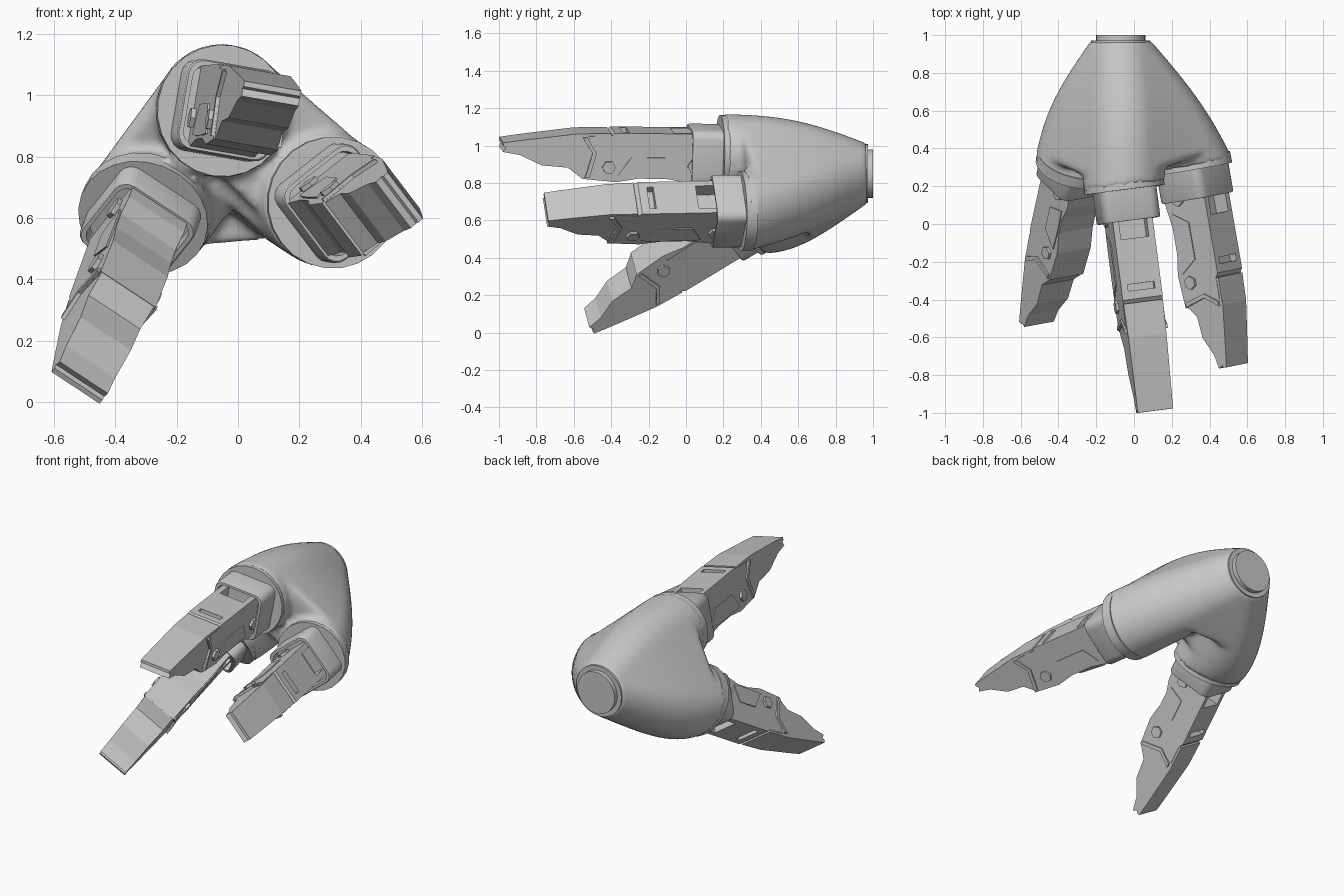
import bpy, bmesh, math
from mathutils import Vector, Matrix

if "Cube" in bpy.data.objects:
    bpy.data.objects.remove(bpy.data.objects["Cube"])

grey = bpy.data.materials.new("satin grey")
grey.diffuse_color = (0.57, 0.57, 0.57, 1)
grey.use_nodes = True
grey.node_tree.nodes["Principled BSDF"].inputs["Base Color"].default_value = grey.diffuse_color


def finish(bm, name, matrix=None, smooth=False):
    bmesh.ops.recalc_face_normals(bm, faces=bm.faces[:])
    me = bpy.data.meshes.new(name)
    bm.to_mesh(me)
    bm.free()
    ob = bpy.data.objects.new(name, me)
    bpy.context.collection.objects.link(ob)
    me.materials.append(grey)
    if matrix:
        ob.matrix_world = matrix
    if smooth:
        bpy.ops.object.select_all(action='DESELECT')
        ob.select_set(True)
        bpy.context.view_layer.objects.active = ob
        bpy.ops.object.shade_smooth_by_angle(angle=math.radians(35))
    return ob


def loft(bm, rings):
    """Skin a list of closed rings and cap both ends."""
    rows = [[bm.verts.new(p) for p in r] for r in rings]
    n = len(rows[0])
    for a, b in zip(rows, rows[1:]):
        for i in range(n):
            bm.faces.new((a[i], a[(i + 1) % n], b[(i + 1) % n], b[i]))
    bm.faces.new(rows[0])
    bm.faces.new(rows[-1])


def prism(bm, profile, width):
    """Side profile (along, height) spread across; width depends on along."""
    loft(bm, [[(s, sign * width(s) / 2, h) for s, h in profile] for sign in (-1, 1)])


def box(bm, s0, s1, u, h0, h1):
    prism(bm, [(s0, h0), (s1, h0), (s1, h1), (s0, h1)], lambda s: 2 * u)


def disc(s, r, n=24):
    return [(s, r * math.cos(2 * math.pi * i / n), r * math.sin(2 * math.pi * i / n))
            for i in range(n)]


def rounded_square(s, u, h, k=1.0):
    """Cuff cross-section with rounded corners."""
    pts, rad = [], 0.05
    for q, (su, sh) in enumerate(((1, 1), (-1, 1), (-1, -1), (1, -1))):
        for j in range(5):
            a = math.pi / 2 * (q + j / 4)
            pts.append((s, k * (su * (u - rad) + rad * math.cos(a)),
                        k * (sh * (h - rad) + rad * math.sin(a))))
    return pts


# Finger mounts: origin, pointing direction, outward side,
# joint shift, fingertip length factor, arm bulge
MOUNTS = {
    "top": (Vector((-0.05, 0.18, 0.95)), Vector((0.13, -1, 0.01)),
            Vector((0.17, 0, 0.98)), 0.0, 1.0, 0.035),
    "right": (Vector((0.31, 0.29, 0.65)), Vector((0.18, -1.04, -0.02)),
              Vector((0.79, 0, 0.6)), -0.02, 0.825, 0.035),
    "left": (Vector((-0.31, 0.30, 0.60)), Vector((-0.18, -0.83, -0.5)),
             Vector((-0.52, 0.56, -0.635)), -0.125, 0.9, 0.055),
}
WRIST = Vector((-0.07, 0.97, 0.85))
CORE = Vector((-0.02, 0, 0.74))


# ---- palm: three arms spreading from the wrist, with webs between them
def arm_ring(name, t, outer=False):
    o, d, n, j, k, bulge = MOUNTS[name]
    d = d.normalized()
    end = o - d * 0.02
    out = Vector((end.x - WRIST.x, 0, end.z - WRIST.z)).normalized()
    c = WRIST.lerp(end, t) + out * bulge * math.sin(math.pi * t)
    r = 0.16 + 0.059 * t + 0.01 * math.sin(math.pi * t)
    q = Vector((0, -1, 0)).lerp(d, t * t).normalized().to_track_quat('Z', 'Y')
    pts = [c + q @ Vector((y, z, 0)) * r for _, y, z in disc(0, 1, 32)]
    if outer:
        away = Vector((c.x - CORE.x, 0, c.z - CORE.z))
        pts = [p for p in pts if (p - c).dot(away) > -0.001]
    return pts


def hull(bm, points):
    unique = {tuple(round(v, 4) for v in p) for p in points}
    bmesh.ops.convex_hull(bm, input=[bm.verts.new(p) for p in sorted(unique)])


STEPS = 10
bm = bmesh.new()
for names, start, reach, outer in (
        (("top",), 0, 10, False), (("right",), 0, 10, False), (("left",), 0, 10, False),
        (("top", "right"), 0, 8, False), (("top", "left"), 0, 8, False),
        (("top", "right"), 7, 9, True), (("top", "left"), 7, 9, True),
        (("left", "right"), 0, 5, False), (("top", "left", "right"), 0, 4, False)):
    for i in range(start, reach):
        hull(bm, [p for nm in names for j in (i, i + 1)
                  for p in arm_ring(nm, j / STEPS, outer)])
bmesh.ops.delete(bm, geom=[v for v in bm.verts if not v.link_faces], context='VERTS')
palm = finish(bm, "palm")
rm = palm.modifiers.new("fuse", 'REMESH')
rm.mode, rm.voxel_size, rm.use_smooth_shade = 'VOXEL', 0.016, True
sm = palm.modifiers.new("soften", 'SMOOTH')
sm.factor, sm.iterations = 0.5, 6

# ---- wrist collar and wrist rim
for name, r, y0, y1 in (("wrist_collar", 0.13, 0.93, 1.0), ("wrist_rim", 0.158, 0.94, 0.972)):
    bm = bmesh.new()
    loft(bm, [[(WRIST.x + a, y, WRIST.z + b) for _, a, b in disc(0, r, 32)] for y in (y0, y1)])
    finish(bm, name, smooth=True)

# ---- fingers
UPPER = [(0.08, 0.13), (0.58, 0.13), (0.6, 0.115), (0.72, 0.112), (0.70, 0.02),
         (0.74, -0.12), (0.565, -0.135), (0.45, -0.115), (0.3, -0.115),
         (0.16, -0.138), (0.08, -0.138)]
TIP = [(0.6, 0.128), (0.78, 0.124), (1.08, 0.085), (1.18, 0.07), (1.18, 0.052),
       (1.165, 0.045), (1.18, 0.02), (1.09, 0.005), (0.97, -0.05), (0.83, -0.06),
       (0.75, -0.12), (0.68, -0.12), (0.67, 0.1), (0.6, 0.105)]
RIM = [(0.755, 0.105), (0.70, 0.02), (0.735, -0.11), (0.712, -0.11), (0.678, 0.02), (0.73, 0.105)]
PANEL = [(0.22, -0.1), (0.28, 0.0), (0.49, 0.0), (0.56, -0.1), (0.45, -0.105), (0.3, -0.105)]

for name, (o, d, n, shift, k, bulge) in MOUNTS.items():
    d = d.normalized()
    n = (n - d * n.dot(d)).normalized()
    w = n.cross(d)
    m = Matrix((d, w, n)).transposed().to_4x4()
    m.translation = o

    def link_s(profile):
        """Slide everything beyond the middle of the link by the joint shift."""
        return [(s + shift * min(1, max(0, (s - 0.16) / 0.29)), h) for s, h in profile]

    # socket disc closing the arm
    bm = bmesh.new()
    loft(bm, [disc(-0.06, 0.213), disc(0, 0.215)])
    finish(bm, name + "_socket", m, True)

    # cuff with a recessed mouth
    bm = bmesh.new()
    loft(bm, [rounded_square(s, 0.155, 0.15, f) for s, f in
              ((-0.04, 1), (0.155 + shift / 2, 1), (0.165 + shift / 2, 0.97),
               (0.165 + shift / 2, 0.88), (0.11 + shift / 2, 0.86))])
    finish(bm, name + "_cuff", m, True)

    # proximal link with slots in its outer face
    bm = bmesh.new()
    prism(bm, link_s(UPPER), lambda s: 0.216)
    link = finish(bm, name + "_link", m)
    bm = bmesh.new()
    box(bm, 0.5 + shift, 0.535 + shift, 0.072, 0.09, 0.2)
    box(bm, 0.14 + shift / 2, 0.26 + shift / 2, 0.075, 0.05, 0.2)
    cutter = finish(bm, name + "_slot_cutter", m)
    cutter.hide_render = True
    cutter.display_type = 'WIRE'
    cut = link.modifiers.new("slots", 'BOOLEAN')
    cut.operation, cut.object, cut.solver = 'DIFFERENCE', cutter, 'EXACT'

    # side panels and raised rim at the joint
    bm = bmesh.new()
    prism(bm, link_s(PANEL), lambda s: 0.228)
    finish(bm, name + "_side_panels", m)
    bm = bmesh.new()
    prism(bm, link_s(RIM), lambda s: 0.234)
    finish(bm, name + "_joint_rim", m)

    # fingertip, narrowing to its end
    knuckle = 0.62 + shift
    bm = bmesh.new()
    prism(bm, [(knuckle + (s - 0.62) * k, h) for s, h in TIP],
          lambda s: 0.212 - 0.022 * (s - knuckle) / (0.56 * k))
    finish(bm, name + "_fingertip", m)

    # hexagonal bolts through both hinges
    bm = bmesh.new()
    for s, h in ((0.61 + shift, -0.055), (0.15 + shift / 4, -0.045)):
        loft(bm, [[(s + a, u, h + b) for _, a, b in disc(0, 0.036, 6)] for u in (-0.123, 0.123)])
    finish(bm, name + "_bolts", m)
